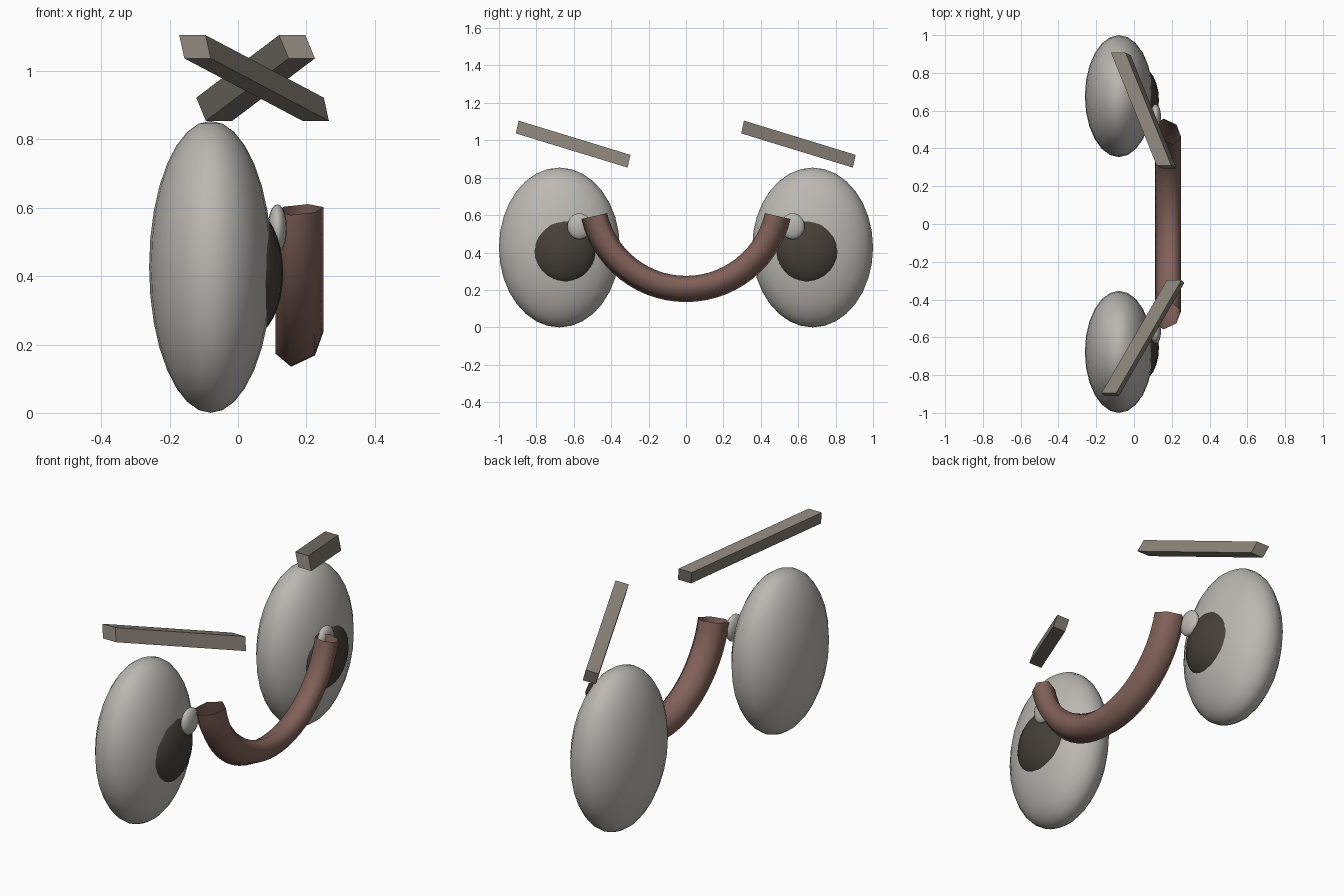
import bpy, bmesh, math

cube = bpy.data.objects.get("Cube")
if cube:
    bpy.data.objects.remove(cube, do_unlink=True)


def material(name, rgb):
    m = bpy.data.materials.new(name)
    m.use_nodes = True
    m.diffuse_color = (*rgb, 1)
    m.node_tree.nodes["Principled BSDF"].inputs["Base Color"].default_value = (*rgb, 1)
    return m


PALE = material("pale grey", (0.5, 0.48, 0.45))
DARK = material("dark brown", (0.06, 0.05, 0.04))
LIP = material("red brown", (0.22, 0.12, 0.1))
BROW = material("taupe", (0.25, 0.22, 0.185))


def finish(name, bm, mat, smooth=True):
    bmesh.ops.recalc_face_normals(bm, faces=bm.faces)
    for f in bm.faces:
        f.smooth = smooth
    mesh = bpy.data.meshes.new(name)
    bm.to_mesh(mesh)
    bm.free()
    mesh.materials.append(mat)
    obj = bpy.data.objects.new(name, mesh)
    bpy.context.collection.objects.link(obj)
    return obj


def ellipsoid(name, centre, radii, mat, segments=24, rings=16):
    bm = bmesh.new()
    bmesh.ops.create_uvsphere(bm, u_segments=segments, v_segments=rings, radius=1)
    bmesh.ops.scale(bm, vec=radii, verts=bm.verts)
    bmesh.ops.translate(bm, vec=centre, verts=bm.verts)
    return finish(name, bm, mat)


def loft(name, sections, mat, smooth, caps):
    """Skin a row of matching closed cross-sections."""
    bm = bmesh.new()
    rings = [[bm.verts.new(p) for p in s] for s in sections]
    n = len(rings[0])
    for a, b in zip(rings, rings[1:]):
        for i in range(n):
            j = (i + 1) % n
            bm.faces.new((a[i], a[j], b[j], b[i]))
    if caps:
        bm.faces.new(rings[0])
        bm.faces.new(rings[-1])
    return finish(name, bm, mat, smooth)


# Eyes with pupils and highlights
for side, s in (("right", 1), ("left", -1)):
    ellipsoid(side + "_eye", (-0.08, s * 0.677, 0.427), (0.18, 0.323, 0.427), PALE)
    ellipsoid(side + "_pupil", (0.03, s * 0.655, 0.41), (0.102, 0.18, 0.19), DARK)
    ellipsoid(side + "_highlight", (0.115, s * 0.57, 0.54), (0.028, 0.065, 0.07),
              PALE, 16, 10)


# Eyebrows: slanted bars between two end sections (x, y, z of the top edge)
def brow(name, start, end, lean):
    width, drop, back = 0.077, 0.068, 0.015
    def section(p):
        x, y, z = p
        return [(x, y, z), (x + width, y, z),
                (x + width + lean, y - back, z - drop), (x + lean, y - back, z - drop)]
    loft(name, [section(start), section(end)], BROW, False, True)


brow("left_eyebrow", (-0.172, -0.895, 1.105), (0.174, -0.297, 0.922), 0.015)
brow("right_eyebrow", (0.12, 0.31, 1.105), (-0.122, 0.907, 0.922), 0.028)

# Mouth: open six-sided tube swept along an arc
half = [(-0.025, 0.07), (0.045, 0.037), (0.07, -0.032)]
profile = half + [(-x, -r) for x, r in half]
RADIUS, HEIGHT, SWEEP, STEPS = 0.503, 0.708, math.radians(77), 28
sections = []
for k in range(STEPS + 1):
    a = SWEEP * (2 * k / STEPS - 1)
    sections.append([(0.18 + x, (RADIUS + r) * math.sin(a),
                      HEIGHT - (RADIUS + r) * math.cos(a)) for x, r in profile])
loft("mouth", sections, LIP, True, False)
